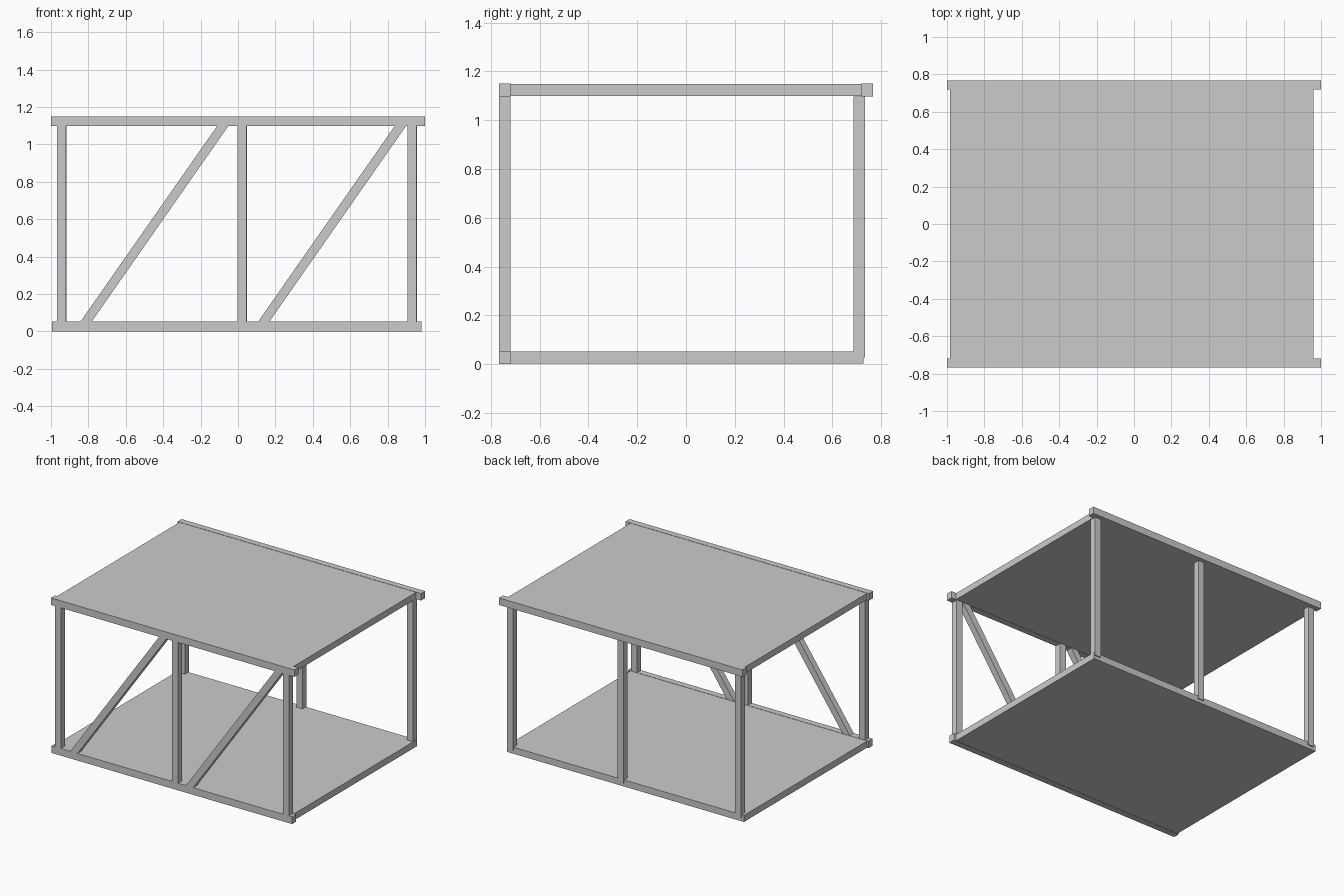
import bpy, bmesh

if "Cube" in bpy.data.objects:
    bpy.data.objects.remove(bpy.data.objects["Cube"])


def prism(name, profile, y0, y1):
    """Extrude an (x, z) outline along y."""
    bm = bmesh.new()
    face = bm.faces.new([bm.verts.new((x, y0, z)) for x, z in profile])
    out = bmesh.ops.extrude_face_region(bm, geom=[face])
    verts = [g for g in out["geom"] if isinstance(g, bmesh.types.BMVert)]
    bmesh.ops.translate(bm, verts=verts, vec=(0, y1 - y0, 0))
    bmesh.ops.recalc_face_normals(bm, faces=bm.faces)
    mesh = bpy.data.meshes.new(name)
    bm.to_mesh(mesh)
    bm.free()
    obj = bpy.data.objects.new(name, mesh)
    bpy.context.collection.objects.link(obj)
    return obj


def box(name, x0, x1, y0, y1, z0, z1):
    return prism(name, [(x0, z0), (x1, z0), (x1, z1), (x0, z1)], y0, y1)


FRONT, FRONT_IN = -0.766, -0.719
Z_LOW, Z_HIGH, TOP = 0.053, 1.098, 1.15

# Long beams
box("front_bottom_beam", -0.995, 0.98, FRONT, FRONT_IN, 0, Z_LOW)
box("front_top_beam", -1, 1, FRONT, FRONT_IN, Z_HIGH, TOP)
box("back_top_beam", -1, 1, 0.719, 0.766, Z_HIGH, TOP)

# Floor and roof slabs
box("floor_slab", -0.985, 0.96, FRONT_IN, 0.727, 0.002, Z_LOW - 0.002)
box("roof_slab", -0.985, 0.96, FRONT_IN, 0.719, Z_HIGH + 0.002, TOP - 0.002)

# Upright posts, front and back
for side, x in (("left", -0.968), ("middle", -0.004), ("right", 0.905)):
    box(f"front_{side}_post", x, x + 0.049, FRONT, FRONT_IN, Z_LOW, Z_HIGH)
    box(f"back_{side}_post", x + 0.003, x + 0.052, 0.686, 0.734, 0.027, Z_HIGH)

# Diagonal braces in the front frame
for side, x in (("left", -0.842), ("right", 0.108)):
    prism(f"{side}_brace", [(x, Z_LOW), (x + 0.06, Z_LOW),
                            (x + 0.79, Z_HIGH), (x + 0.73, Z_HIGH)], FRONT, FRONT_IN)
